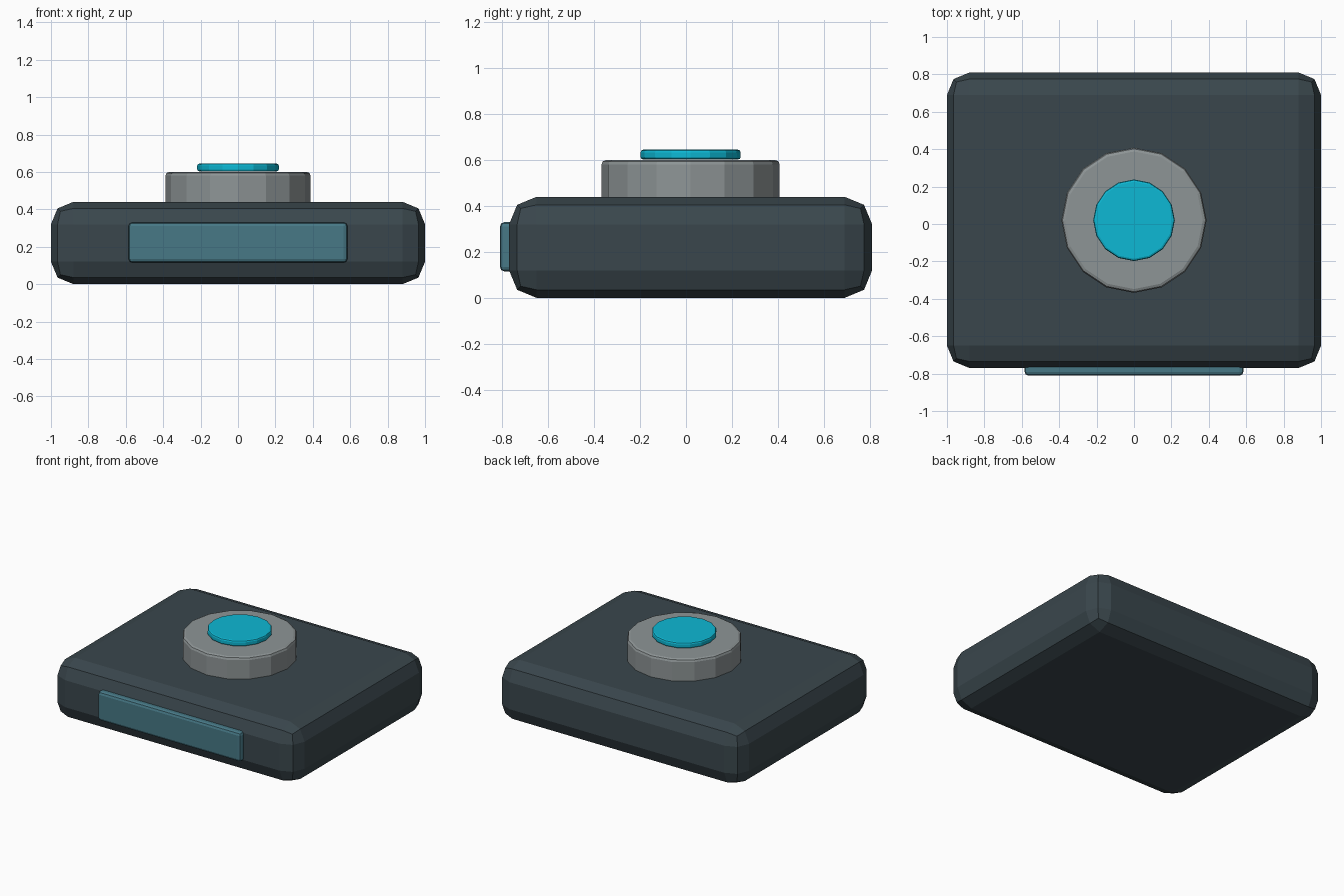
import bpy
import math

cube = bpy.data.objects.get("Cube")
if cube:
    bpy.data.objects.remove(cube, do_unlink=True)


def material(name, rgb):
    mat = bpy.data.materials.new(name)
    mat.use_nodes = True
    colour = (*rgb, 1.0)
    mat.diffuse_color = colour
    mat.node_tree.nodes["Principled BSDF"].inputs["Base Color"].default_value = colour
    return mat


def finish(name, mat, bevel, segments):
    obj = bpy.context.object
    obj.name = name
    obj.data.materials.append(mat)
    bpy.ops.object.transform_apply(location=False, rotation=True, scale=True)
    mod = obj.modifiers.new("Rounded edges", "BEVEL")
    mod.width = bevel
    mod.segments = segments
    mod.limit_method = "ANGLE"
    mod.angle_limit = math.radians(40)
    return obj


def box(name, centre, size, mat, bevel, segments=2):
    bpy.ops.mesh.primitive_cube_add(size=1, location=centre)
    bpy.context.object.scale = size
    return finish(name, mat, bevel, segments)


def disc(name, radius, bottom, top, mat, bevel):
    bpy.ops.mesh.primitive_cylinder_add(
        vertices=16, radius=radius, depth=top - bottom,
        location=(0, CENTRE_Y, (top + bottom) / 2))
    return finish(name, mat, bevel, 2)


CENTRE_Y = 0.02
slate = material("dark slate", (0.042, 0.062, 0.073))
grey = material("mid grey", (0.27, 0.30, 0.305))
teal = material("muted teal", (0.063, 0.19, 0.24))
cyan = material("bright cyan", (0.004, 0.48, 0.66))

# Chunky rounded housing
box("housing", (0, CENTRE_Y, 0.22), (2.0, 1.58, 0.44), slate, 0.12)

# Shallow plate on the front
box("front_panel", (0, -0.77, 0.2225), (1.17, 0.08, 0.215), teal, 0.02)

# Round collar and push button on top
disc("button_collar", 0.388, 0.40, 0.60, grey, 0.02)
disc("button_cap", 0.218, 0.602, 0.645, cyan, 0.012)
